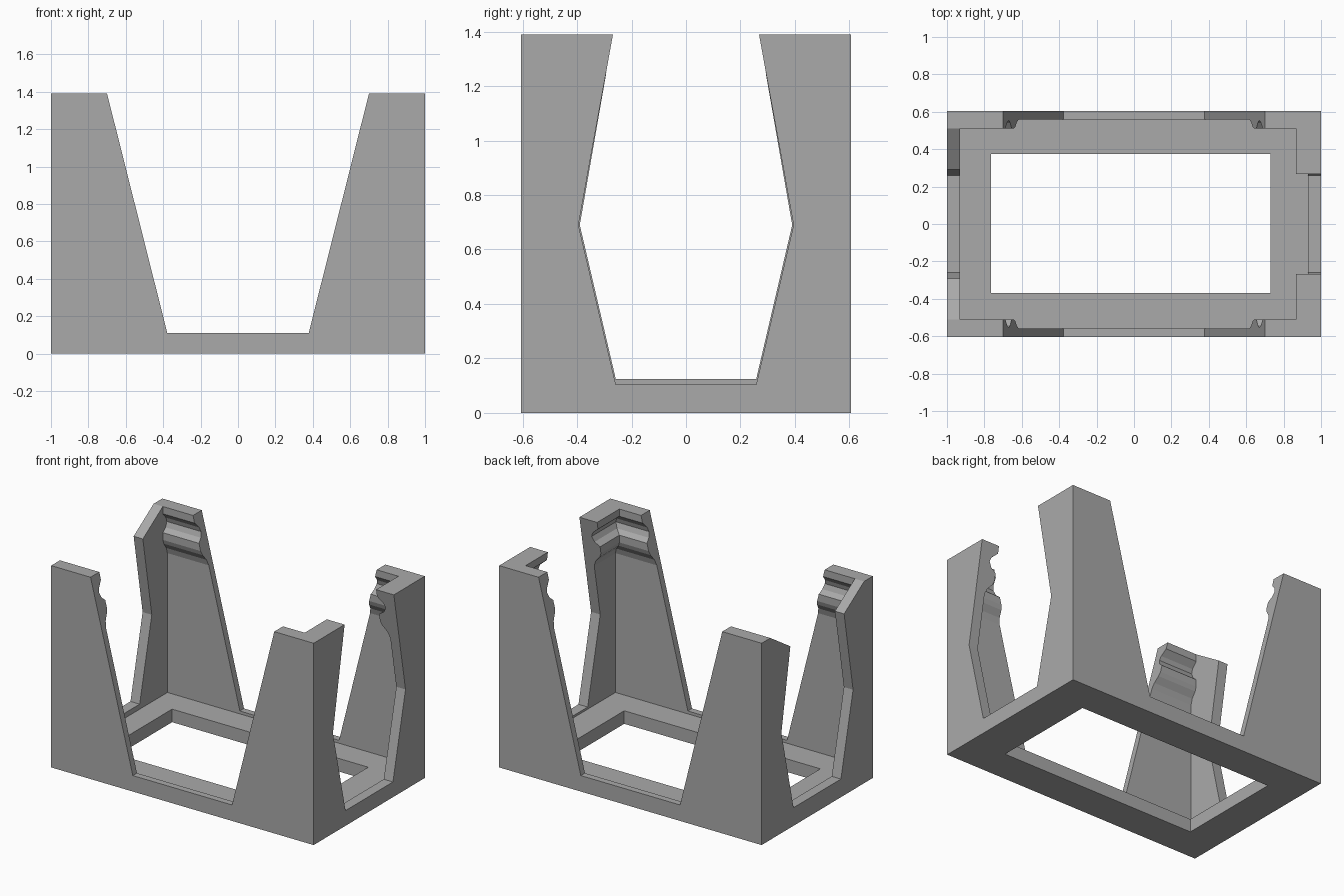
import bpy, bmesh

default = bpy.data.objects.get("Cube")
if default:
    bpy.data.objects.remove(default)

H = 1.39          # overall height
HX, HY = 1.0, 0.605

grey = bpy.data.materials.new("plain_grey")
grey.use_nodes = True
colour = (0.4, 0.4, 0.4, 1)
grey.diffuse_color = colour
grey.node_tree.nodes["Principled BSDF"].inputs["Base Color"].default_value = colour


def loft(name, rings):
    """Closed solid through a list of rings with equal point counts."""
    bm = bmesh.new()
    loops = [[bm.verts.new(p) for p in ring] for ring in rings]
    n = len(loops[0])
    for a, b in zip(loops, loops[1:]):
        for i in range(n):
            j = (i + 1) % n
            bm.faces.new((a[i], a[j], b[j], b[i]))
    bm.faces.new(loops[0][::-1])
    bm.faces.new(loops[-1])
    bmesh.ops.recalc_face_normals(bm, faces=bm.faces)
    mesh = bpy.data.meshes.new(name)
    bm.to_mesh(mesh)
    bm.free()
    mesh.materials.append(grey)
    ob = bpy.data.objects.new(name, mesh)
    bpy.context.collection.objects.link(ob)
    return ob


def rect(x0, x1, y0, y1, z):
    return [(x0, y0, z), (x1, y0, z), (x1, y1, z), (x0, y1, z)]


def mirrored(half):
    """Symmetric outline from its right half, bottom to top."""
    return half + [(-a, z) for a, z in reversed(half)]


def carve(body, cutter):
    mod = body.modifiers.new(cutter.name, 'BOOLEAN')
    mod.operation, mod.solver, mod.object = 'DIFFERENCE', 'EXACT', cutter
    bpy.context.view_layer.objects.active = body
    bpy.ops.object.modifier_apply(modifier=mod.name)
    bpy.data.objects.remove(cutter)


# Outer block
body = loft("cradle_body", [rect(-HX, HX, -HY, HY, z) for z in (0, H)])

# Cavity with a snap ridge and top lip: (extra thickness, height)
snap = [(0, 0.09), (0, 1.05), (0.012, 1.09), (0.04, 1.13), (0.05, 1.16),
        (0.05, 1.21), (0.02, 1.235), (0.006, 1.27), (0.015, 1.3),
        (0.05, 1.34), (0.05, H + 0.1)]
carve(body, loft("cavity", [
    rect(-0.93, 0.93 - 1.3 * t, -0.56 + t, 0.56 - t, z) for t, z in snap]))

# Opening through the floor
carve(body, loft("floor_hole", [
    rect(-0.765, 0.73, -0.37, 0.375, z) for z in (-0.1, 0.3)]))

# Tapered opening in the front and back walls
front = mirrored([(0.378, 0.11), (0.7, H), (0.7, H + 0.2)])
carve(body, loft("front_opening", [
    [(x, y, z) for x, z in front] for y in (-1, 1)]))

# Six-sided openings in the two end walls
for x0, x1, rim, waist in ((0.5, 1.2, 0.105, 0.395), (-1.2, -0.5, 0.125, 0.39)):
    end = mirrored([(0.258, rim), (waist, 0.69), (0.268, H), (0.268, H + 0.2)])
    carve(body, loft("end_opening", [
        [(x, y, z) for y, z in end] for x in (x0, x1)]))

# Sloped lead-in on top of the -x end wall
slope = mirrored([(0.2, 1.19), (0.51, H), (0.51, H + 0.2)])
carve(body, loft("lead_in", [
    [(x, y, z) for y, z in slope] for x in (-1.2, -0.93)]))

# Flat shading suits the crisp moulded edges
for p in body.data.polygons:
    p.use_smooth = False
